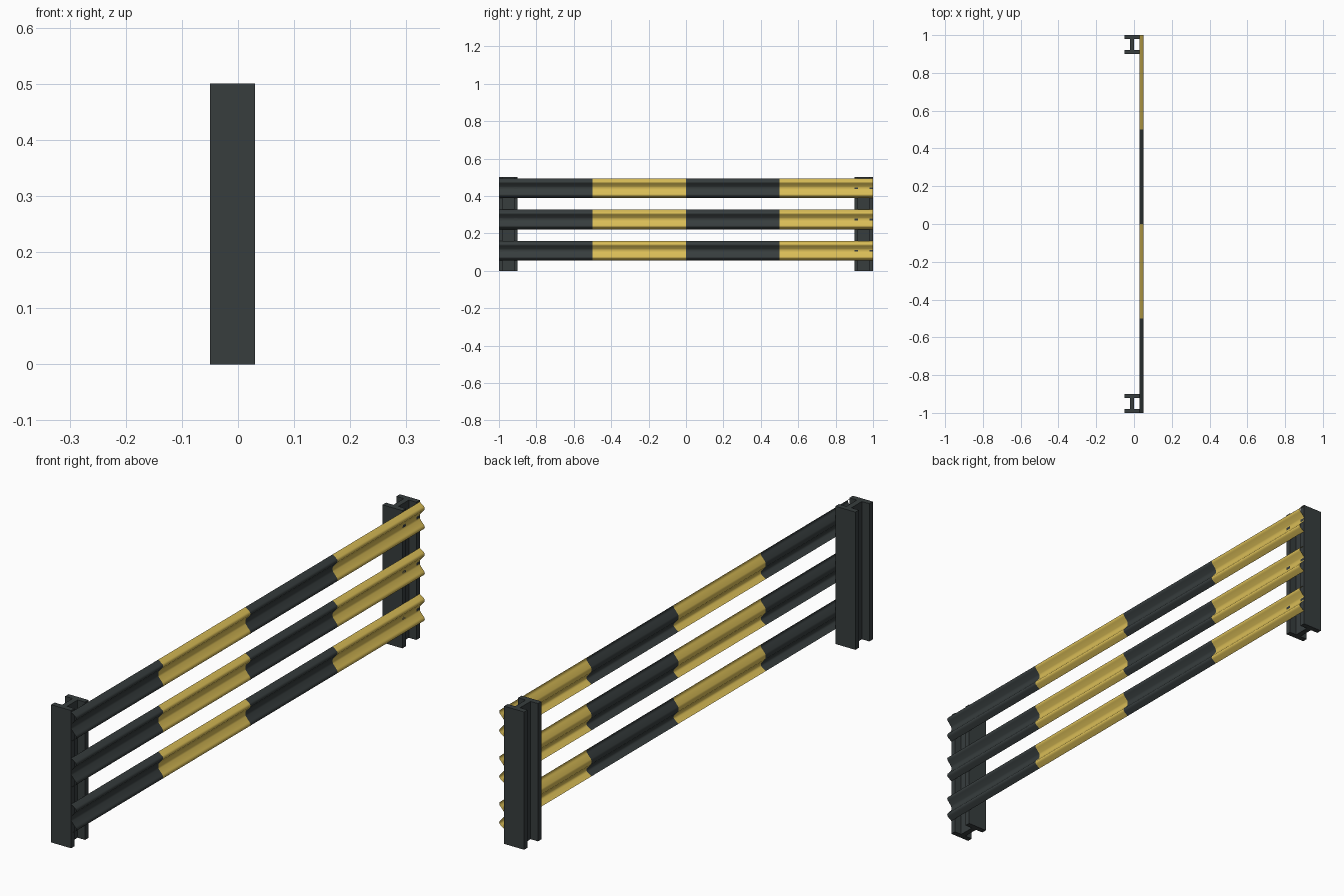
import bpy, bmesh, math

if "Cube" in bpy.data.objects:
    bpy.data.objects.remove(bpy.data.objects["Cube"])


def material(name, rgb):
    m = bpy.data.materials.new(name)
    m.diffuse_color = (*rgb, 1.0)
    m.use_nodes = True
    m.node_tree.nodes["Principled BSDF"].inputs["Base Color"].default_value = m.diffuse_color
    return m


DARK = material("dark_grey_paint", (0.038, 0.047, 0.048))
YELLOW = material("yellow_paint", (0.70, 0.51, 0.095))


def make_object(name, bm, mats):
    mesh = bpy.data.meshes.new(name)
    bm.to_mesh(mesh)
    bm.free()
    for m in mats:
        mesh.materials.append(m)
    ob = bpy.data.objects.new(name, mesh)
    bpy.context.collection.objects.link(ob)
    return ob


# I-beam post: extruded H section, flanges facing along y
def post(name, cy, height=0.5):
    hx, hy, t, cx = 0.04, 0.05, 0.02, -0.01
    w = 0.01  # half web thickness
    q = [(hx, hy), (hx, hy - t), (w, hy - t)]
    outline = (q + [(x, -y) for x, y in reversed(q)]
               + [(-x, -y) for x, y in q]
               + [(-x, y) for x, y in reversed(q)])
    bm = bmesh.new()
    face = bm.faces.new([bm.verts.new((cx + x, cy + y, 0)) for x, y in outline])
    ext = bmesh.ops.extrude_face_region(bm, geom=[face])
    for v in ext["geom"]:
        if isinstance(v, bmesh.types.BMVert):
            v.co.z = height
    bmesh.ops.recalc_face_normals(bm, faces=bm.faces)
    return make_object(name, bm, [DARK])


# Corrugated sheet rail with two ridges, in four alternating stripes
HALF = [(0.030, 0.005), (0.032, 0.010), (0.0455, 0.0255), (0.0485, 0.029),
        (0.050, 0.034), (0.0485, 0.039), (0.0455, 0.042), (0.030, 0.053)]
PROFILE = [(x, -z) for x, z in reversed(HALF)] + HALF


def rail(name, cz):
    bm = bmesh.new()
    rows = [[bm.verts.new((x, y, cz + z)) for x, z in PROFILE]
            for y in (-1.0, -0.5, 0.0, 0.5, 1.0)]
    for s in range(4):
        for a in range(len(PROFILE) - 1):
            f = bm.faces.new((rows[s][a], rows[s + 1][a],
                              rows[s + 1][a + 1], rows[s][a + 1]))
            f.material_index = s % 2
    ob = make_object(name, bm, [DARK, YELLOW])
    bpy.ops.object.select_all(action='DESELECT')
    ob.select_set(True)
    bpy.context.view_layer.objects.active = ob
    bpy.ops.object.shade_smooth_by_angle(angle=math.radians(40))
    return ob


post("front_post", -0.95)
post("back_post", 0.95)
for label, cz in (("lower", 0.107), ("middle", 0.274), ("upper", 0.441)):
    rail(label + "_rail", cz)
